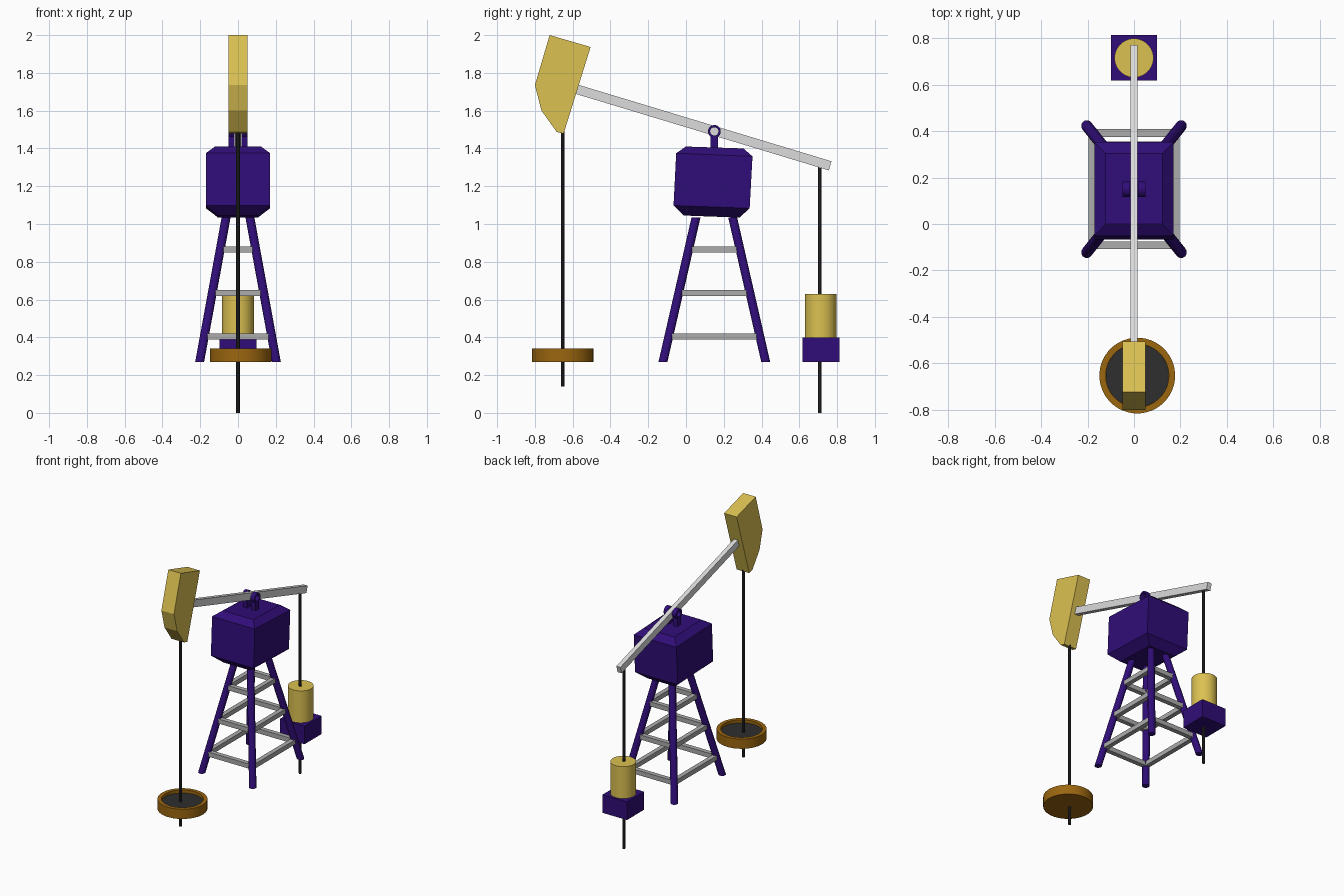
import bpy, bmesh, math
from mathutils import Vector

if "Cube" in bpy.data.objects:
    bpy.data.objects.remove(bpy.data.objects["Cube"])


def material(name, rgb):
    def lin(c):
        c /= 255
        return c / 12.92 if c <= 0.04045 else ((c + 0.055) / 1.055) ** 2.4
    m = bpy.data.materials.new(name)
    m.diffuse_color = (*[lin(c) for c in rgb], 1)
    m.use_nodes = True
    m.node_tree.nodes["Principled BSDF"].inputs["Base Color"].default_value = m.diffuse_color
    return m


PURPLE = material("deep purple", (48, 13, 120))
GOLD = material("pale gold", (220, 193, 82))
LIGHT = material("light grey", (220, 220, 220))
GREY = material("mid grey", (172, 172, 172))
DARK = material("charcoal", (46, 46, 46))
BROWN = material("brown", (155, 102, 15))


def finish(name, bm, mat, smooth=False):
    bmesh.ops.recalc_face_normals(bm, faces=bm.faces[:])
    me = bpy.data.meshes.new(name)
    bm.to_mesh(me)
    bm.free()
    me.materials.append(mat)
    ob = bpy.data.objects.new(name, me)
    bpy.context.collection.objects.link(ob)
    if smooth:
        bpy.ops.object.select_all(action='DESELECT')
        ob.select_set(True)
        bpy.context.view_layer.objects.active = ob
        bpy.ops.object.shade_smooth_by_angle(angle=math.radians(35))
    return ob


def loft(name, rings, mat, smooth=False, closed=False):
    """Skin equal-length rings; cap the ends, or join last to first when closed."""
    bm = bmesh.new()
    vs = [[bm.verts.new(p) for p in r] for r in rings]
    n = len(vs[0])
    pairs = list(zip(vs, vs[1:])) + ([(vs[-1], vs[0])] if closed else [])
    for a, b in pairs:
        for i in range(n):
            j = (i + 1) % n
            bm.faces.new((a[i], a[j], b[j], b[i]))
    if not closed:
        bm.faces.new(vs[0])
        bm.faces.new(vs[-1])
    return finish(name, bm, mat, smooth)


def circle(c, r, n, axis='z'):
    pts = []
    for i in range(n):
        a = 2 * math.pi * (i + 0.5) / n
        u, v = r * math.cos(a), r * math.sin(a)
        off = (u, v, 0) if axis == 'z' else (0, u, v)
        pts.append(Vector(c) + Vector(off))
    return pts


def rod(name, a, b, r, n, mat):
    # ends are cut level with the ground
    return loft(name, [circle(a, r, n), circle(b, r, n)], mat, True)


def slab(name, yz, x0, x1, mat):
    return loft(name, [[(x, y, z) for y, z in yz] for x in (x0, x1)], mat)


def box(name, lo, hi, mat):
    yz = [(lo[1], lo[2]), (hi[1], lo[2]), (hi[1], hi[2]), (lo[1], hi[2])]
    return slab(name, yz, lo[0], hi[0], mat)


# Walking beam and its curved head
slab("walking_beam", [(-0.61, 1.749), (0.770, 1.332), (0.756, 1.284), (-0.624, 1.701)],
     -0.016, 0.016, LIGHT)
slab("beam_head", [(-0.722, 2.0), (-0.505, 1.937), (-0.648, 1.478), (-0.685, 1.488),
                   (-0.765, 1.60), (-0.80, 1.735)], -0.05, 0.05, GOLD)

# Slightly tilted tank: (front y, front z, back y, back z, half width)
sections = [(-0.013, 1.045, 0.283, 1.034, 0.105), (-0.066, 1.098, 0.337, 1.083, 0.17),
            (-0.052, 1.375, 0.352, 1.358, 0.17), (0.0, 1.41, 0.304, 1.40, 0.122)]
loft("tank", [[(-h, y0, z0), (h, y0, z0), (h, y1, z1), (-h, y1, z1)]
              for y0, z0, y1, z1, h in sections], PURPLE)

# Pivot brackets with open rings on each side of the beam
PY, PZ = 0.15, 1.49
for s, side in ((-1, "left"), (1, "right")):
    xa, xb = s * 0.018, s * 0.05
    box("pivot_post_" + side, (min(xa, xb), PY - 0.02, 1.37), (max(xa, xb), PY + 0.02, 1.466), PURPLE)
    loft("pivot_ring_" + side, [circle((x, PY, PZ), r, 20, 'x') for x, r in
                                ((xa, 0.034), (xb, 0.034), (xb, 0.022), (xa, 0.022))],
         PURPLE, True, closed=True)

# Splayed tower legs
CY, Z0, Z1 = 0.15, 0.27, 1.035


def leg_offset(z):
    t = (z - Z0) / (Z1 - Z0)
    return 0.203 - 0.14 * t, 0.272 - 0.175 * t


for sx, side in ((-1, "left"), (1, "right")):
    for sy, end in ((-1, "front"), (1, "back")):
        ends = []
        for z in (Z0, Z1):
            dx, dy = leg_offset(z)
            ends.append((sx * dx, CY + sy * dy, z))
        rod(f"leg_{end}_{side}", ends[0], ends[1], 0.0245, 12, PURPLE)

# Three levels of cross rungs
W = 0.0165
for k, z in enumerate((0.405, 0.635, 0.865)):
    dx, dy = leg_offset(z)
    for s in (-1, 1):
        tag = f"{k}_{'a' if s < 0 else 'b'}"
        box("side_rung_" + tag, (s * dx - W, CY - dy, z - W), (s * dx + W, CY + dy, z + W), GREY)
        y = CY + s * dy
        box("cross_rung_" + tag, (-dx, y - W, z - W), (dx, y + W, z + W), GREY)

# Hanging rods
rod("front_rod", (0, -0.653, 0.14), (0, -0.653, 1.51), 0.01, 10, DARK)
rod("rear_rod", (0, 0.708, 0), (0, 0.708, 1.315), 0.01, 10, DARK)

# Round well dish with a recessed dark floor
DC = (0.014, -0.652)
loft("dish", [circle((*DC, z), r, 40) for z, r in
              ((0.27, 0.163), (0.34, 0.163), (0.34, 0.136), (0.31, 0.136))], BROWN, True)
rod("dish_floor", (*DC, 0.305), (*DC, 0.318), 0.1355, 40, DARK)

# Rear counterweight: cylinder on a block
rod("weight_cylinder", (0, 0.714, 0.39), (0, 0.714, 0.63), 0.084, 32, GOLD)
box("weight_block", (-0.098, 0.617, 0.27), (0.098, 0.812, 0.40), PURPLE)
